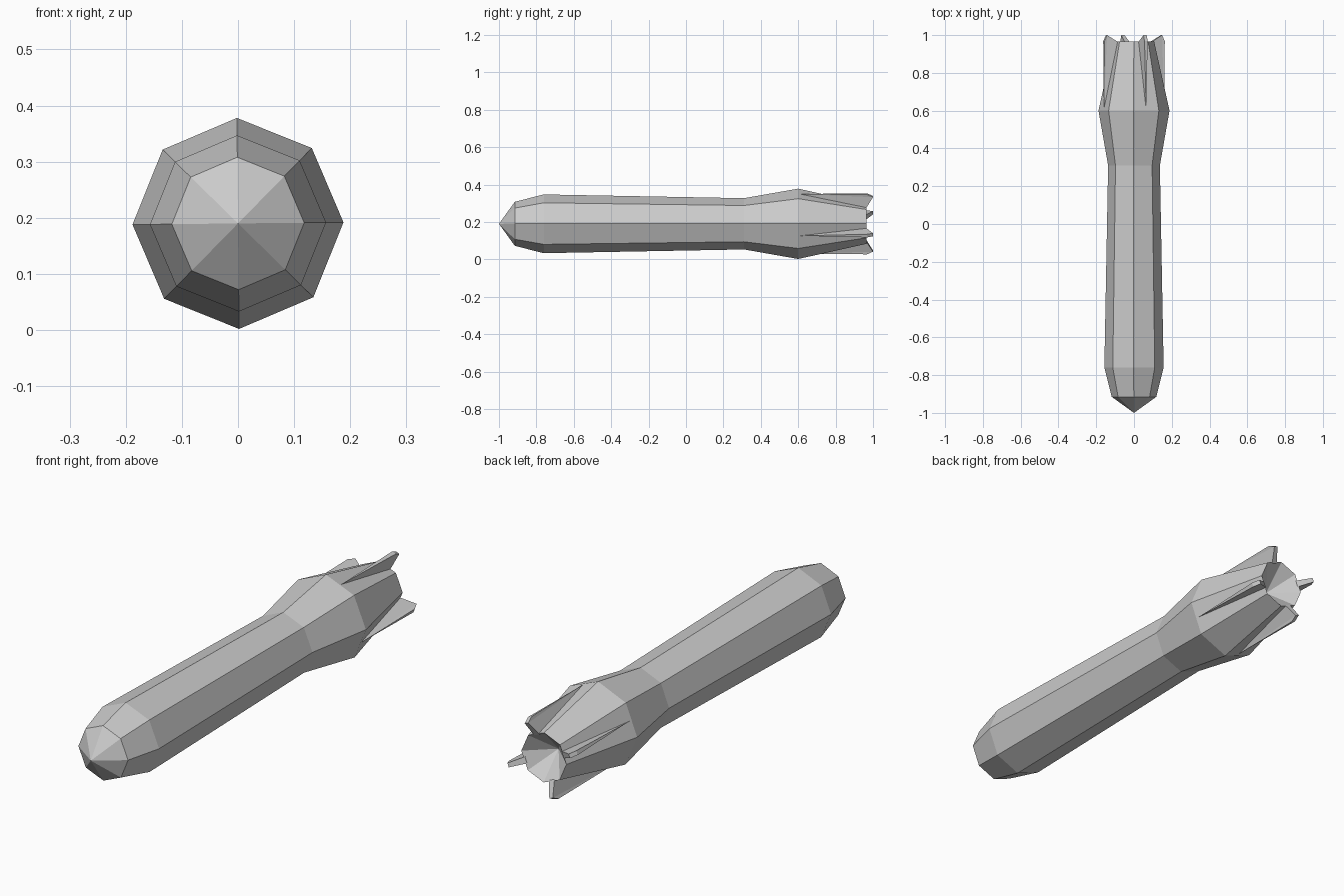
import bpy
import bmesh
from math import radians
from mathutils import Matrix, Vector

if "Cube" in bpy.data.objects:
    bpy.data.objects.remove(bpy.data.objects["Cube"])

AXIS_HEIGHT = 0.19
SIDES = 8
TWIST = 0.6

grey = bpy.data.materials.new("plain grey")
grey.use_nodes = True
colour = (0.6, 0.6, 0.6, 1)
grey.diffuse_color = colour
grey.node_tree.nodes["Principled BSDF"].inputs["Base Color"].default_value = colour


def around(radius, degrees, y):
    """Point at a radius and angle about the long axis."""
    flat = Matrix.Rotation(radians(-degrees), 3, 'Y') @ Vector((radius, 0, 0))
    return flat + Vector((0, y, AXIS_HEIGHT))


def finish(name, bm):
    bmesh.ops.recalc_face_normals(bm, faces=bm.faces)
    mesh = bpy.data.meshes.new(name)
    bm.to_mesh(mesh)
    bm.free()
    mesh.materials.append(grey)
    obj = bpy.data.objects.new(name, mesh)
    bpy.context.collection.objects.link(obj)
    return obj


# Eight-sided body: pointed nose, slim waist, flared tail
profile = [(-0.915, 0.118), (-0.76, 0.157), (0.31, 0.137),
           (0.6, 0.188), (0.965, 0.107)]
bm = bmesh.new()
rings = [[bm.verts.new(around(r, TWIST + i * 360 / SIDES, y))
          for i in range(SIDES)] for y, r in profile]
nose = bm.verts.new(around(0, 0, -1))
nozzle = bm.verts.new(around(0, 0, 0.865))  # hollow cone in the tail
for i in range(SIDES):
    j = (i + 1) % SIDES
    for a, b in zip(rings, rings[1:]):
        bm.faces.new((a[i], a[j], b[j], b[i]))
    bm.faces.new((nose, rings[0][j], rings[0][i]))
    bm.faces.new((nozzle, rings[-1][i], rings[-1][j]))
finish("body", bm)


# Wedge fins: a point at the front, widening to a notched rear end
def fin(name, degrees):
    bm = bmesh.new()
    front = bm.verts.new(around(0.172, degrees, 0.61))
    turn = Matrix.Rotation(radians(-degrees), 3, 'Y')
    outline = [(0.172, 0.968, 0.009), (0.157, 1.0, 0.009),
               (0.094, 0.962, 0.014)]
    left, right = [[bm.verts.new(around(r, degrees, y) + turn @ Vector((0, 0, s * w)))
                    for r, y, w in outline] for s in (1, -1)]
    root = bm.verts.new(around(0.09, degrees, 0.95))
    for side in (left, right):
        bm.faces.new([front] + side[:2])
        bm.faces.new((front, side[1], side[2]))
        bm.faces.new((front, side[2], root))
    for k in range(2):
        bm.faces.new((left[k], left[k + 1], right[k + 1], right[k]))
    bm.faces.new((front, left[0], right[0]))
    bm.faces.new((left[2], root, right[2]))
    finish(name, bm)


for k, name in enumerate(("left_fin", "top_fin", "right_fin", "bottom_fin")):
    fin(name, TWIST - 22.5 + 90 * k)
